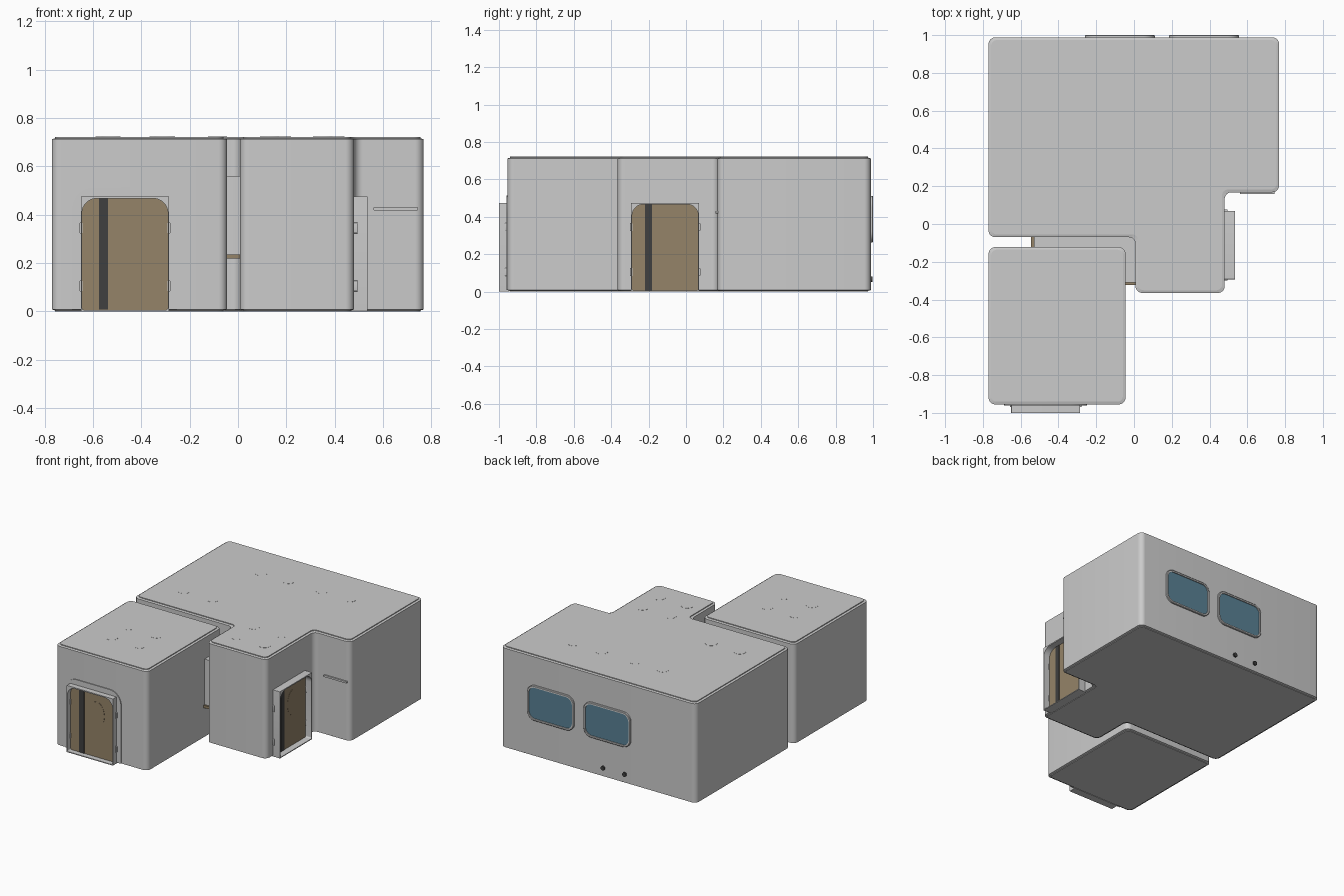
import bpy, bmesh, math
from mathutils import Vector

if "Cube" in bpy.data.objects:
    bpy.data.objects.remove(bpy.data.objects["Cube"])


def material(name, rgb):
    m = bpy.data.materials.new(name)
    m.diffuse_color = (*rgb, 1)
    m.use_nodes = True
    m.node_tree.nodes["Principled BSDF"].inputs["Base Color"].default_value = m.diffuse_color
    return m


TAN = material("tan_panel", (0.30, 0.23, 0.14))
DARK = material("dark_trim", (0.05, 0.05, 0.05))
BLUE = material("window_glass", (0.10, 0.22, 0.30))


def rounded(points, r, seg=8):
    """Outline with every corner rounded; r is one radius or one per corner."""
    out, n = [], len(points)
    radii = r if isinstance(r, (list, tuple)) else [r] * n
    for i in range(n):
        p = Vector(points[i])
        a = (Vector(points[i - 1]) - p).normalized()
        b = (Vector(points[(i + 1) % n]) - p).normalized()
        c = p + (a + b) * radii[i]
        for k in range(seg + 1):
            t = k / seg * math.pi / 2
            out.append(c - b * radii[i] * math.cos(t) - a * radii[i] * math.sin(t))
    return out


def rect(u0, v0, u1, v1):
    return [(u0, v0), (u1, v0), (u1, v1), (u0, v1)]


def inset(points, d):
    """Shrink a right-angled counter-clockwise polygon by d."""
    out, n = [], len(points)
    for i in range(n):
        p = Vector(points[i])
        e1 = (p - Vector(points[i - 1])).normalized()
        e2 = (Vector(points[(i + 1) % n]) - p).normalized()
        out.append(p + d * (Vector((-e1.y, e1.x)) + Vector((-e2.y, e2.x))))
    return out


# Plane mappings: u across, v up or along, w outward
def FLOOR(u, v, w): return (u, v, w)
def FRONT(u, v, w): return (u, -0.955 - w, v)
def RIGHT(u, v, w): return (0.48 + w, u, v)
def BACK(u, v, w): return (u, 0.985 + w, v)


def loft(name, layers, plane=FLOOR, mat=None, ring=False):
    """Skin a stack of (outline, w); capped, or closed on itself when ring."""
    bm = bmesh.new()
    loops = [[bm.verts.new(plane(p[0], p[1], w)) for p in o] for o, w in layers]
    n = len(loops[0])
    pairs = list(zip(loops, loops[1:]))
    if ring:
        pairs.append((loops[-1], loops[0]))
    for a, b in pairs:
        for i in range(n):
            j = (i + 1) % n
            bm.faces.new((a[i], a[j], b[j], b[i]))
    if not ring:
        bm.faces.new(loops[0])
        bm.faces.new(loops[-1])
    bmesh.ops.recalc_face_normals(bm, faces=bm.faces)
    me = bpy.data.meshes.new(name)
    bm.to_mesh(me)
    bm.free()
    ob = bpy.data.objects.new(name, me)
    bpy.context.collection.objects.link(ob)
    if mat:
        me.materials.append(mat)
    return ob


def slab(name, outline, w0, w1, plane=FLOOR, mat=None):
    return loft(name, [(outline, w0), (outline, w1)], plane, mat)


def ellipse(u, v, ru, rv, n=24):
    return [(u + ru * math.cos(2 * math.pi * i / n), v + rv * math.sin(2 * math.pi * i / n))
            for i in range(n)]


def room(name, pts):
    full, small = rounded(pts, 0.036), rounded(inset(pts, 0.014), 0.03)
    loft(name, [(small, 0), (small, 0.004), (full, 0.008), (full, 0.712),
                (small, 0.716), (small, 0.722)])


# Rooms
room("main_room", [(-0.77, -0.07), (0.008, -0.07), (0.008, -0.365), (0.48, -0.365),
                   (0.48, 0.168), (0.768, 0.168), (0.768, 0.988), (-0.77, 0.988)])
room("small_room", rect(-0.77, -0.955, -0.045, -0.122))

# Corner link filling the gap between the rooms, with its tan sill


def link(x0, y0):
    return rounded([(x0, -0.13), (-0.055, -0.13), (-0.055, y0), (0.015, y0),
                    (0.015, -0.06), (x0, -0.06)], 0.006, 3)


slab("corner_link", link(-0.53, -0.31), 0.235, 0.56)
slab("corner_link_sill", link(-0.545, -0.322), 0.218, 0.236, mat=TAN)


# Doors: deep frame, recessed panel, dark stripe, oval, hinges
def door(prefix, plane, u0, u1, depth, stripe):
    outer = rounded(rect(u0, 0.0, u1, 0.475), 0.002)
    inner = rounded(rect(u0 + 0.005, 0.006, u1 - 0.005, 0.467), [0.01, 0.01, 0.06, 0.06])
    loft(prefix + "_frame", [(outer, -0.01), (outer, depth), (inner, depth), (inner, -0.01)],
         plane, ring=True)
    slab(prefix + "_panel", inner, -0.005, 0.008, plane, TAN)
    slab(prefix + "_stripe", rect(stripe, 0.007, stripe + 0.038, 0.466), 0, 0.012, plane, DARK)
    slab(prefix + "_oval", ellipse((u0 + u1) / 2 + 0.03, 0.31, 0.06, 0.09), 0, 0.0095, plane, TAN)
    for i, u in enumerate((u0, u1)):
        for j, v in enumerate((0.105, 0.345)):
            slab(f"{prefix}_hinge_{i}{j}", rounded(rect(u - 0.007, v - 0.022, u + 0.007, v + 0.022),
                                                   0.005, 4), 0, 0.014, plane)


door("front_door", FRONT, -0.65, -0.285, 0.045, -0.575)
door("side_door", RIGHT, -0.293, 0.07, 0.055, -0.22)

# Thin arch on the wall behind the front door
arch_out = rounded(rect(-0.687, 0.008, -0.25, 0.513), [0.004, 0.004, 0.09, 0.09])
arch_in = rounded(rect(-0.65, 0.008, -0.285, 0.475), [0.004, 0.004, 0.06, 0.06])
loft("front_door_arch", [(arch_out, -0.01), (arch_out, 0.006), (arch_in, 0.006),
                         (arch_in, -0.01)], FRONT, ring=True)

# Back windows
for i, x in enumerate((-0.26, 0.185)):
    box = rect(x, 0.262, x + 0.37, 0.512)
    outer, inner = rounded(box, 0.06), rounded(inset(box, 0.014), 0.048)
    loft(f"window_frame_{i}", [(outer, -0.01), (outer, 0.012), (rounded(inset(box, 0.004), 0.056), 0.015),
                               (inner, 0.015), (inner, -0.01)], BACK, ring=True)
    slab(f"window_glass_{i}", inner, -0.005, 0.008, BACK, BLUE)

# Small outlets low on the back wall
for i, x in enumerate((-0.04, -0.21)):
    slab(f"back_outlet_{i}", ellipse(x, 0.067, 0.015, 0.015, 16), -0.01, 0.013, BACK, DARK)

# Grab rail on the recessed front wall
slab("grab_rail", rounded(rect(0.56, 0.418, 0.745, 0.431), 0.005, 4), 0.785, 0.797, FRONT_RAIL := (
    lambda u, v, w: (u, 0.955 - w, v)))

# Flush round roof lights
lights = [(x, 0.69) for x in (-0.30, -0.085, 0.18, 0.40)]
lights += [(-0.55, 0.18), (-0.325, 0.18)]
lights += [(x, y) for x in (0.13, 0.35) for y in (-0.01, -0.20)]
lights += [(x, y) for x in (-0.525, -0.305) for y in (-0.48, -0.67)]
for i, (x, y) in enumerate(lights):
    slab(f"roof_light_{i}", ellipse(x, y, 0.04, 0.04), 0.715, 0.7228)

# Smooth rounded corners, keep creases sharp
bpy.ops.object.select_all(action='SELECT')
bpy.context.view_layer.objects.active = bpy.data.objects["main_room"]
bpy.ops.object.shade_smooth_by_angle(angle=math.radians(30))
